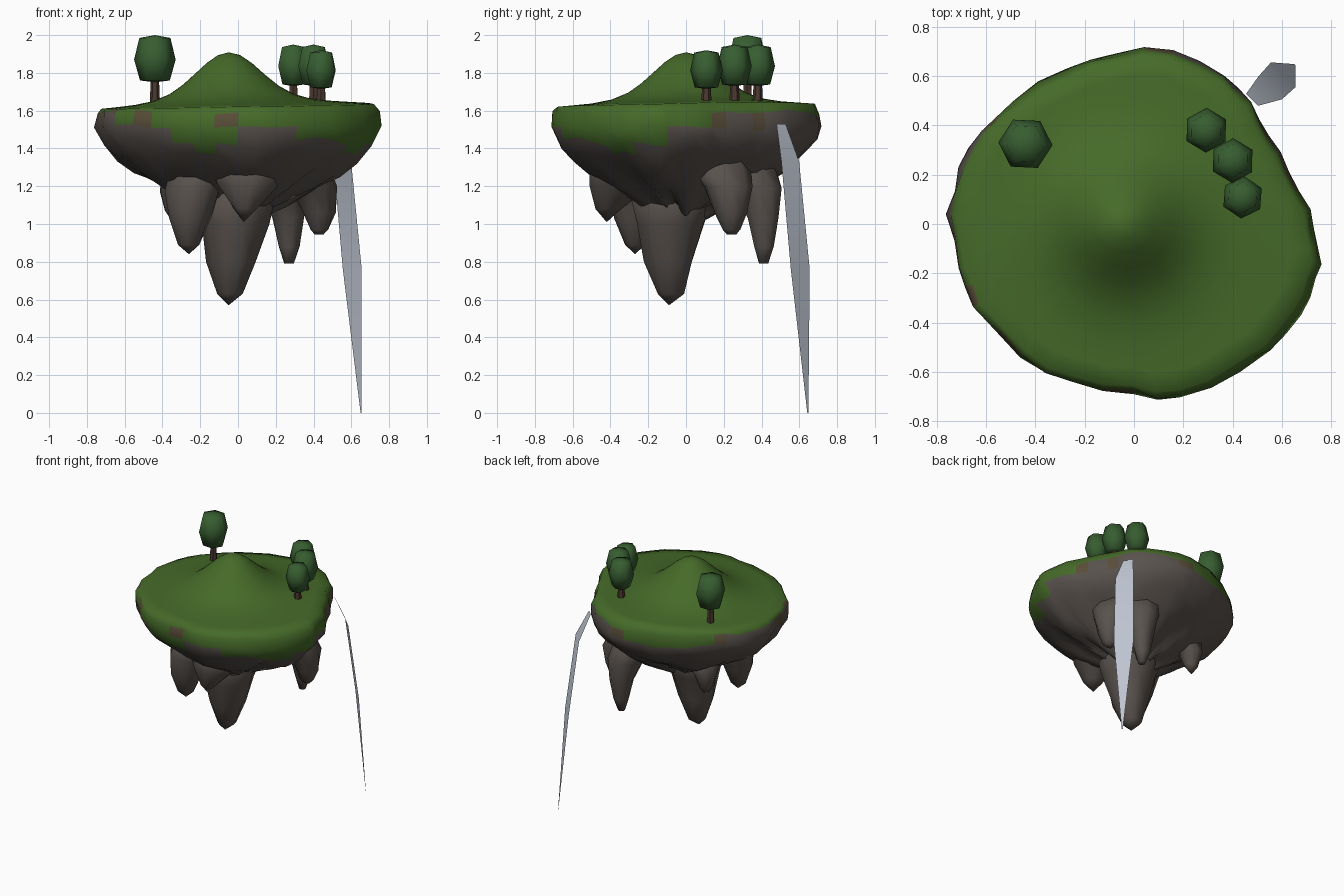
import bpy, bmesh, math, random
from mathutils import Vector

if "Cube" in bpy.data.objects:
    bpy.data.objects.remove(bpy.data.objects["Cube"])

random.seed(4)


def material(name, rgb):
    m = bpy.data.materials.new(name)
    m.diffuse_color = (*rgb, 1)
    m.use_nodes = True
    m.node_tree.nodes["Principled BSDF"].inputs["Base Color"].default_value = m.diffuse_color
    return m


GRASS = material("grass", (0.06, 0.145, 0.022))
ROCK = material("rock", (0.10, 0.085, 0.075))
DIRT = material("dirt", (0.10, 0.075, 0.04))
BARK = material("bark", (0.07, 0.04, 0.028))
LEAF = material("leaf", (0.038, 0.11, 0.03))
WATER = material("water", (0.52, 0.56, 0.64))


def finish(name, bm, mats, smooth, fix=True):
    if fix:
        bmesh.ops.recalc_face_normals(bm, faces=bm.faces[:])
    for f in bm.faces:
        f.smooth = smooth
    me = bpy.data.meshes.new(name)
    bm.to_mesh(me)
    bm.free()
    for m in mats:
        me.materials.append(m)
    ob = bpy.data.objects.new(name, me)
    bpy.context.collection.objects.link(ob)
    return ob


def skin(bm, loops):
    """Bridge rings of equal length; single-vertex rings become fans."""
    n = max(len(l) for l in loops)
    for a, b in zip(loops, loops[1:]):
        for i in range(n):
            j = (i + 1) % n
            vs = [a[i % len(a)], a[j % len(a)], b[j % len(b)], b[i % len(b)]]
            bm.faces.new(list(dict.fromkeys(vs)))


def loft(name, rings, sides, mat, smooth=False, turn=0.0, jitter=0.0):
    """Rings are (x, y, z, radius); radius 0 is a point."""
    bm = bmesh.new()
    loops = []
    for x, y, z, r in rings:
        loop = []
        for i in range(sides if r > 0 else 1):
            a = turn + math.tau * i / sides
            rr = r * (1 + random.uniform(-jitter, jitter))
            loop.append(bm.verts.new((x + rr * math.cos(a), y + rr * math.sin(a), z)))
        loops.append(loop)
    skin(bm, loops)
    for loop in (loops[0], loops[-1]):
        if len(loop) > 2:
            bm.faces.new(loop)
    return finish(name, bm, [mat], smooth)


# Island body: plan outline scaled through a vertical profile, with a hill on top
OUTLINE = [(0.75, -0.1), (0.72, 0.06), (0.63, 0.22), (0.55, 0.36), (0.48, 0.50),
           (0.37, 0.61), (0.16, 0.71), (-0.08, 0.69), (-0.27, 0.63), (-0.49, 0.50),
           (-0.62, 0.38), (-0.71, 0.23), (-0.76, 0.04), (-0.72, -0.18), (-0.66, -0.34),
           (-0.46, -0.54), (-0.25, -0.65), (0.0, -0.69), (0.19, -0.71), (0.43, -0.60),
           (0.56, -0.52), (0.68, -0.37), (0.74, -0.22)]
PLAN = []
for i, p in enumerate(OUTLINE):
    q = OUTLINE[(i + 1) % len(OUTLINE)]
    PLAN += [Vector(p), (Vector(p) + Vector(q)) * random.uniform(0.495, 0.515)]

TOP = [0, 0.08, 0.16, 0.25, 0.34, 0.44, 0.56, 0.70, 0.84, 0.95]
SIDE = [(0.985, 1.59), (1.0, 1.51), (0.95, 1.43), (0.86, 1.36), (0.73, 1.275),
        (0.55, 1.20), (0.36, 1.12), (0.17, 1.06), (0, 1.04)]


def ground(x, y):
    d2 = (x + 0.05) ** 2 + y * y
    tilt = 0.02 * x + 0.012 * y
    return 1.655 - 0.06 * (x * x + y * y) + 0.255 * math.exp(-d2 / 0.058) + tilt


bm = bmesh.new()
loops = []
for f in TOP:
    pts = [p * f + Vector((-0.05, 0)) * (1 - f) for p in (PLAN if f else PLAN[:1])]
    loops.append([bm.verts.new((p.x, p.y, ground(*p))) for p in pts])
for f, z in SIDE:
    loop = []
    for i, p in enumerate(PLAN if f else PLAN[:1]):
        a = math.tau * i / len(PLAN)
        lump = 0.02 * math.sin(5 * a + 9 * z) + 0.018 * math.sin(9 * a - 14 * z)
        k = f * (1 + (lump if z < 1.5 else random.uniform(-0.015, 0.004)))
        dz = (lump if z < 1.5 else 0.4 * lump) + random.uniform(-0.008, 0.008)
        loop.append(bm.verts.new((p.x * k, p.y * k, z + dz)))
    loops.append(loop)
skin(bm, loops)
# Grass hangs over the rim unevenly; everything below is rock
for face in bm.faces:
    c = face.calc_center_median()
    a = math.atan2(c.y, c.x)
    limit = 1.56
    for deg, drop, width in ((-105, 0.2, 0.22), (-25, 0.17, 0.4), (105, 0.1, 0.3), (-60, 0.08, 0.4)):
        d = math.remainder(a - math.radians(deg), math.tau)
        limit -= drop * math.exp(-(d / width) ** 2)
    face.material_index = 0 if c.z > limit else 1
    if 1.5 < c.z < 1.6 and random.random() < 0.12:
        face.material_index = 2
finish("island", bm, [GRASS, ROCK, DIRT], True)

# Hanging rock spikes, their roots leaning in and buried in the body
SPIKES = [
    [(-0.02, -0.07, 1.25, 0.26), (-0.02, -0.09, 1.0, 0.185), (-0.03, -0.09, 0.8, 0.13),
     (-0.04, -0.08, 0.63, 0.07), (-0.05, -0.09, 0.57, 0)],
    [(-0.16, -0.17, 1.34, 0.20), (-0.24, -0.25, 1.18, 0.15), (-0.26, -0.27, 1.03, 0.115),
     (-0.26, -0.27, 0.89, 0.055), (-0.26, -0.27, 0.84, 0)],
    [(0.09, -0.22, 1.36, 0.27), (0.06, -0.34, 1.21, 0.17), (0.04, -0.41, 1.08, 0.065),
     (0.03, -0.42, 1.01, 0)],
    [(0.19, 0.27, 1.38, 0.18), (0.25, 0.38, 1.19, 0.125), (0.27, 0.41, 1.03, 0.085),
     (0.27, 0.415, 0.88, 0.055), (0.27, 0.41, 0.79, 0.025)],
    [(0.27, 0.14, 1.38, 0.20), (0.40, 0.22, 1.2, 0.13), (0.43, 0.24, 1.06, 0.085),
     (0.43, 0.24, 0.97, 0.05), (0.43, 0.24, 0.945, 0.025)],
    [(-0.24, 0.17, 1.32, 0.17), (-0.33, 0.24, 1.17, 0.085), (-0.34, 0.24, 1.07, 0.05),
     (-0.34, 0.24, 1.0, 0)],
]
for i, rings in enumerate(SPIKES):
    loft(f"rock_spike_{i + 1}", rings, 10, ROCK, True, 0.2 * i, 0.08)

# Trees: x, y, crown bottom, crown top, crown radius, turn
TREES = [(-0.44, 0.325, 1.75, 2.0, 0.11, -0.05), (0.293, 0.38, 1.73, 1.95, 0.091, 0.5),
         (0.40, 0.257, 1.73, 1.95, 0.091, 0.5), (0.44, 0.108, 1.715, 1.92, 0.086, 0.45)]
for i, (x, y, z0, z1, r, turn) in enumerate(TREES):
    h = z1 - z0
    loft(f"tree_trunk_{i + 1}", [(x, y, ground(x, y) - 0.02, 0.028), (x, y, z0 + 0.04, 0.021)],
         6, BARK, turn=turn)
    loft(f"tree_crown_{i + 1}",
         [(x, y, z0, 0), (x, y, z0 + 0.04 * h, 0.72 * r), (x, y, z0 + 0.48 * h, r),
          (x, y, z0 + 0.94 * h, 0.75 * r), (x, y, z1, 0)], 6, LEAF, True, turn=turn)

# Waterfall: thin ribbon falling from the notch in the rim, tapering to a point
bm = bmesh.new()
rows = []
for x, y, z, w in ((0.478, 0.503, 1.53, 0.024), (0.552, 0.552, 1.33, 0.047),
                   (0.605, 0.605, 0.76, 0.05), (0.652, 0.645, 0.0, 0.003)):
    rows.append([bm.verts.new((x + s * w, y - s * w, z)) for s in (-1, 1)])
for a, b in zip(rows, rows[1:]):
    bm.faces.new((a[0], a[1], b[1], b[0]))
bm.normal_update()
for f in bm.faces:
    if f.normal.x + f.normal.y < 0:
        f.normal_flip()
finish("waterfall", bm, [WATER], True, fix=False)
